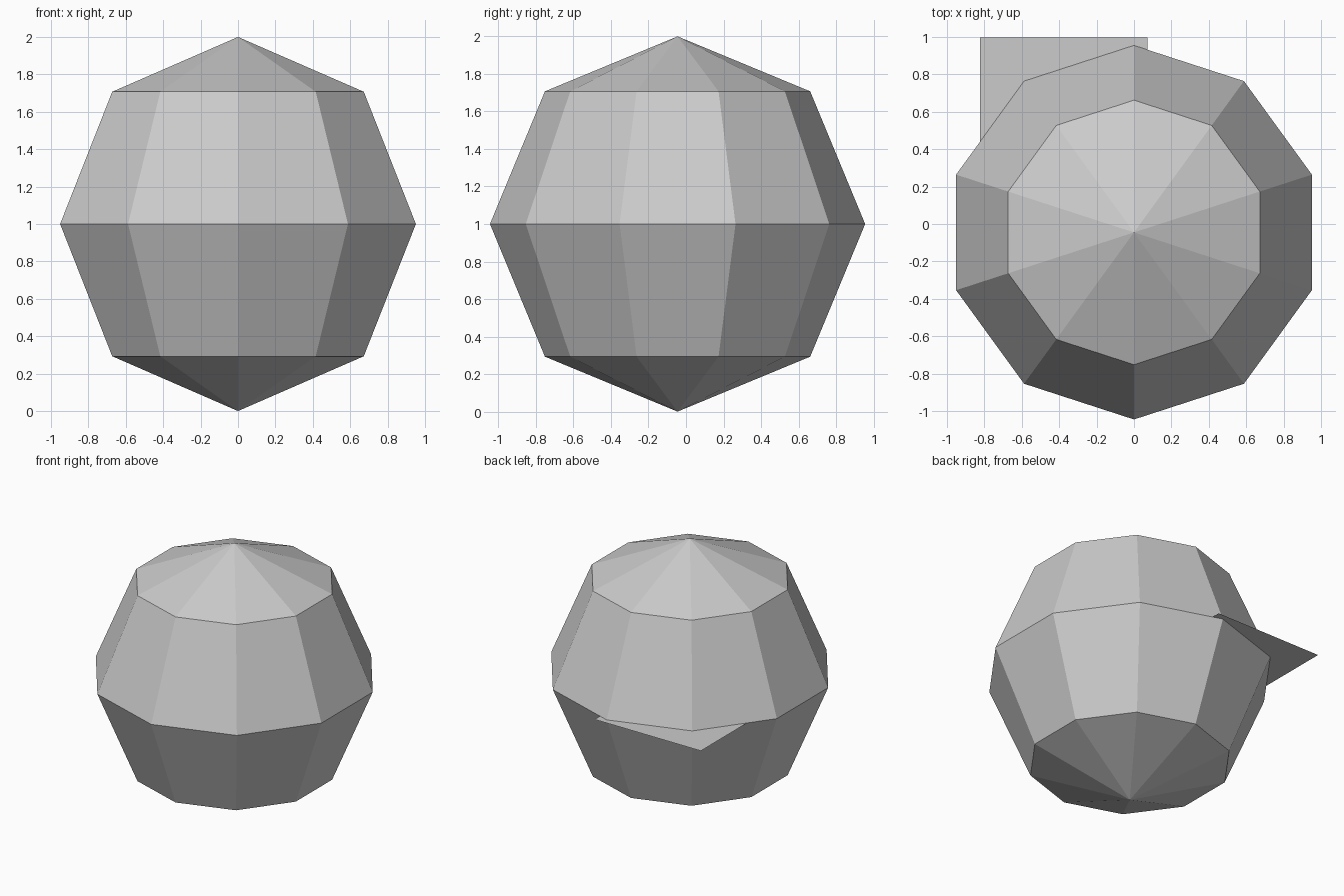
import bpy

if "Cube" in bpy.data.objects:
    bpy.data.objects.remove(bpy.data.objects["Cube"])

# Faceted ball: ten sides, four bands
bpy.ops.mesh.primitive_uv_sphere_add(segments=10, ring_count=4, radius=1,
                                     location=(0, -0.045, 1))
ball = bpy.context.object
ball.name = "faceted_ball"
bpy.ops.object.shade_flat()

# Thin square sheet sticking out of the back left at mid height
bpy.ops.mesh.primitive_plane_add(size=0.896, location=(-0.375, 0.549, 1))
bpy.context.object.name = "flat_sheet"
